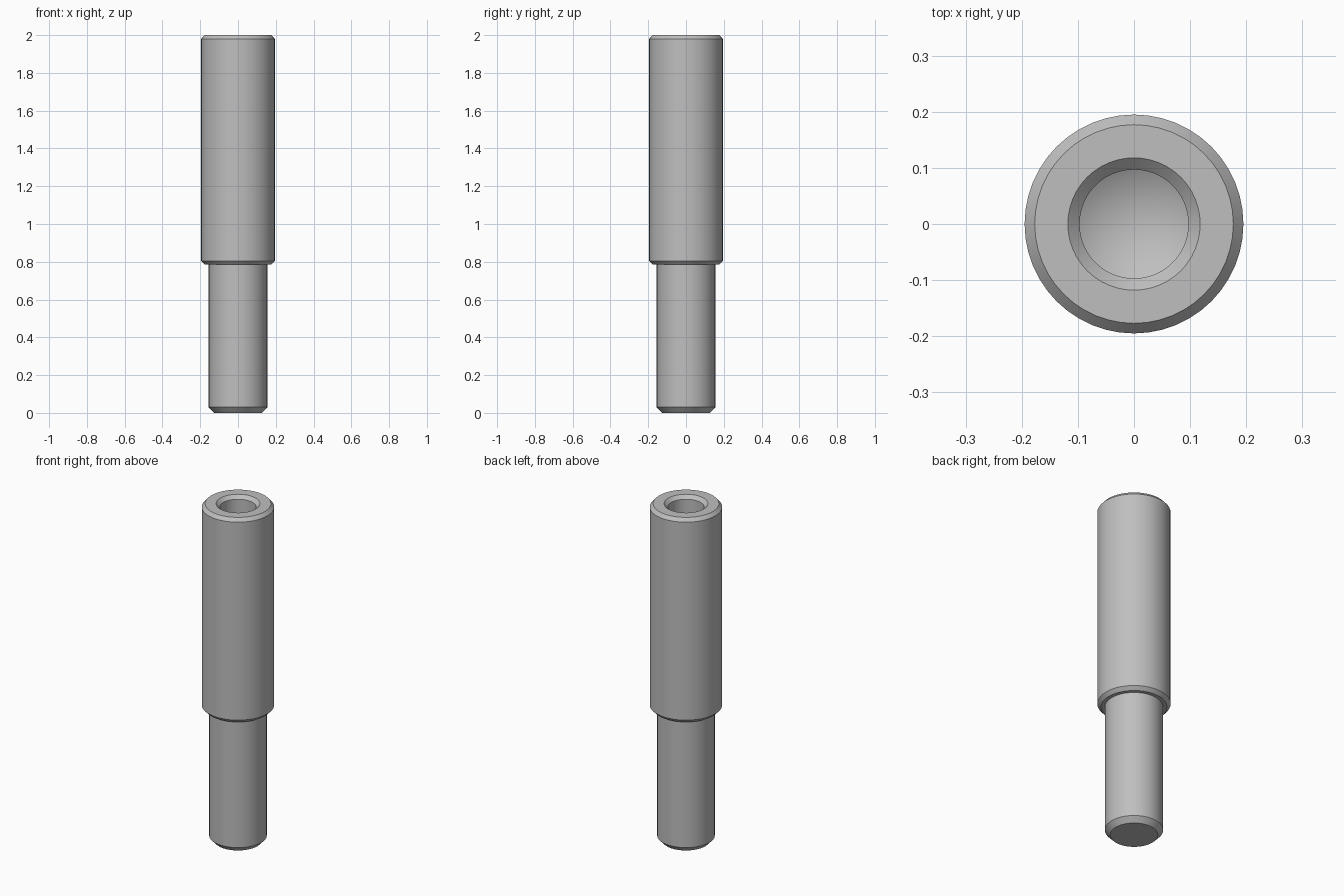
import bpy
import bmesh
import math

cube = bpy.data.objects.get("Cube")
if cube:
    bpy.data.objects.remove(cube, do_unlink=True)

SEGMENTS = 48

steel = bpy.data.materials.new("grey_steel")
steel.use_nodes = True
colour = (0.52, 0.52, 0.52, 1.0)
steel.diffuse_color = colour
steel.node_tree.nodes["Principled BSDF"].inputs["Base Color"].default_value = colour


def lathe(name, profile, material):
    """Spin a (radius, height) profile around the z axis."""
    bm = bmesh.new()
    verts = [bm.verts.new((r, 0, z)) for r, z in profile]
    edges = [bm.edges.new(pair) for pair in zip(verts, verts[1:])]
    bmesh.ops.spin(bm, geom=verts + edges, cent=(0, 0, 0), axis=(0, 0, 1),
                   angle=math.tau, steps=SEGMENTS, use_merge=True)
    bmesh.ops.remove_doubles(bm, verts=bm.verts, dist=0.0001)
    bmesh.ops.recalc_face_normals(bm, faces=bm.faces)
    mesh = bpy.data.meshes.new(name)
    bm.to_mesh(mesh)
    bm.free()
    mesh.materials.append(material)
    obj = bpy.data.objects.new(name, mesh)
    bpy.context.collection.objects.link(obj)
    bpy.ops.object.select_all(action="DESELECT")
    obj.select_set(True)
    bpy.context.view_layer.objects.active = obj
    bpy.ops.object.shade_smooth_by_angle(angle=math.radians(25))
    return obj


# Chamfered lower shank
shank = [(0, 0), (0.127, 0), (0.155, 0.03), (0.155, 0.785)]
# Wider sleeve with chamfered ends
sleeve = [(0.176, 0.785), (0.195, 0.805), (0.195, 1.98), (0.177, 2.0)]
# Countersunk blind hole with a drill-point bottom
bore = [(0.118, 2.0), (0.097, 1.98), (0.097, 1.3), (0, 1.244)]

lathe("stepped_pin", shank + sleeve + bore, steel)
